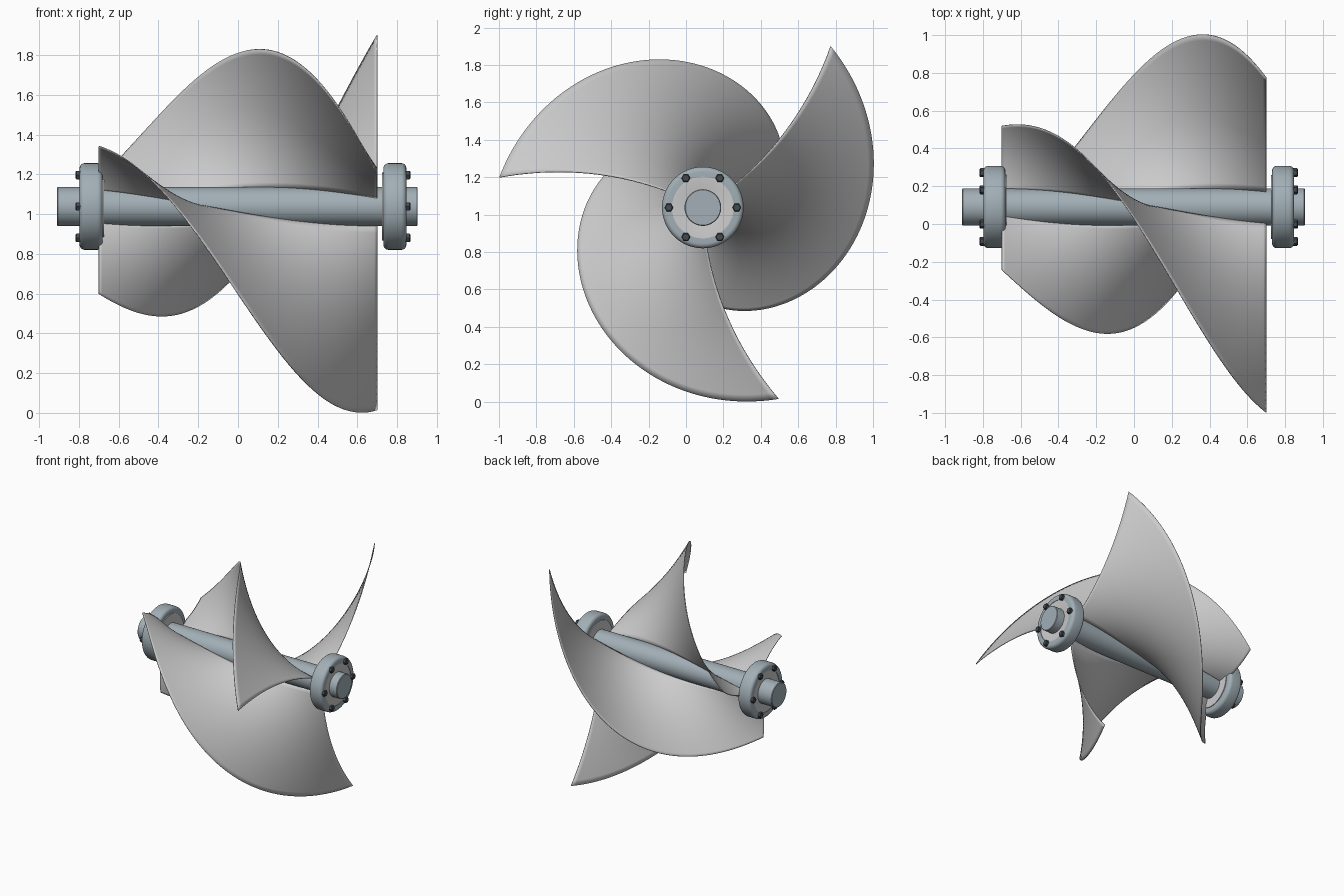
import bpy, bmesh
from math import sin, cos, pi, radians

if "Cube" in bpy.data.objects:
    bpy.data.objects.remove(bpy.data.objects["Cube"])

CY, CZ = 0.09, 1.038          # shaft axis position


def material(name, rgb):
    m = bpy.data.materials.new(name)
    m.diffuse_color = (*rgb, 1)
    m.use_nodes = True
    m.node_tree.nodes["Principled BSDF"].inputs["Base Color"].default_value = m.diffuse_color
    return m


steel = material("blue_steel", (0.36, 0.43, 0.47))
dark = material("dark_bolt", (0.06, 0.07, 0.08))


def make(name, bm, mat=None, angle=35):
    bmesh.ops.recalc_face_normals(bm, faces=bm.faces)
    me = bpy.data.meshes.new(name)
    bm.to_mesh(me)
    bm.free()
    ob = bpy.data.objects.new(name, me)
    bpy.context.collection.objects.link(ob)
    if mat:
        me.materials.append(mat)
    bpy.ops.object.select_all(action='DESELECT')
    ob.select_set(True)
    bpy.context.view_layer.objects.active = ob
    bpy.ops.object.shade_smooth_by_angle(angle=radians(angle))
    return ob


def lathe(name, profile, mat=None, n=64, closed=True):
    """Revolve (x, radius) points about the shaft axis."""
    bm = bmesh.new()
    rings = [[bm.verts.new((x, CY + r * cos(2 * pi * i / n), CZ + r * sin(2 * pi * i / n)))
              for i in range(n)] for x, r in profile]
    pairs = list(zip(rings, rings[1:]))
    if closed:
        pairs.append((rings[-1], rings[0]))
    else:
        bm.faces.new(rings[0])
        bm.faces.new(rings[-1])
    for a, b in pairs:
        for i in range(n):
            j = (i + 1) % n
            bm.faces.new((a[i], a[j], b[j], b[i]))
    return make(name, bm, mat)


# Central shaft
lathe("shaft", [(-0.91, 0.094), (-0.906, 0.098), (0.90, 0.098), (0.904, 0.094)], steel, closed=False)


# Helical blades: radius grows and angle advances linearly along the shaft
def blade(name, tip_angle, nx=90, nr=24):
    bm = bmesh.new()
    grid = []
    for i in range(nx + 1):
        t = i / nx
        outer = 0.45 + 0.65 * t
        row = []
        for j in range(nr + 1):
            s = j / nr
            r = 0.09 + (outer - 0.09) * s
            a = radians(tip_angle - 154 * (1 - t) - 18 * (1 - s))
            row.append(bm.verts.new((-0.7 + 1.4 * t, CY + r * cos(a), CZ + r * sin(a))))
        grid.append(row)
    for a, b in zip(grid, grid[1:]):
        for j in range(nr):
            bm.faces.new((a[j], b[j], b[j + 1], a[j + 1]))
    ob = make(name, bm)
    mod = ob.modifiers.new("thickness", 'SOLIDIFY')
    mod.thickness = 0.005
    mod.offset = 0


for k in range(3):
    blade(f"blade_{k + 1}", 51.6 + 120 * k)


# Bearing assemblies: rounded housing, pale inner ring, six hex bolts
def bearing(side, inner, direction):
    X = lambda d: inner + direction * d      # d measured outward along the shaft
    w, R, c = 0.116, 0.218, 0.026
    arc = [(c * (1 - cos(k * pi / 10)), R - c + c * sin(k * pi / 10)) for k in range(6)]
    outline = arc + [(w - d, r) for d, r in reversed(arc)]
    outline += [(w, 0.165), (0, 0.165)]
    lathe(f"{side}_bearing_housing", [(X(d), r) for d, r in outline], steel)
    ring = [(-0.006, 0.096), (-0.006, 0.17), (0.0, 0.17), (0.0, 0.166), (w - 0.004, 0.166),
            (w - 0.004, 0.155), (w - 0.012, 0.096)]
    lathe(f"{side}_bearing_ring", [(X(d), r) for d, r in ring])
    bm = bmesh.new()
    for k in range(6):
        a = k * pi / 3
        y, z = CY + 0.182 * cos(a), CZ + 0.182 * sin(a)
        rings = [[bm.verts.new((X(d), y + r * cos(q * pi / 3), z + r * sin(q * pi / 3)))
                  for q in range(6)]
                 for d, r in ((w - 0.01, 0.024), (w + 0.016, 0.024), (w + 0.02, 0.019))]
        bm.faces.new(rings[0])
        bm.faces.new(rings[-1])
        for p, n in zip(rings, rings[1:]):
            for q in range(6):
                bm.faces.new((p[q], p[(q + 1) % 6], n[(q + 1) % 6], n[q]))
    make(f"{side}_bearing_bolts", bm, dark, 20)


bearing("left", -0.681, -1)
bearing("right", 0.731, 1)
